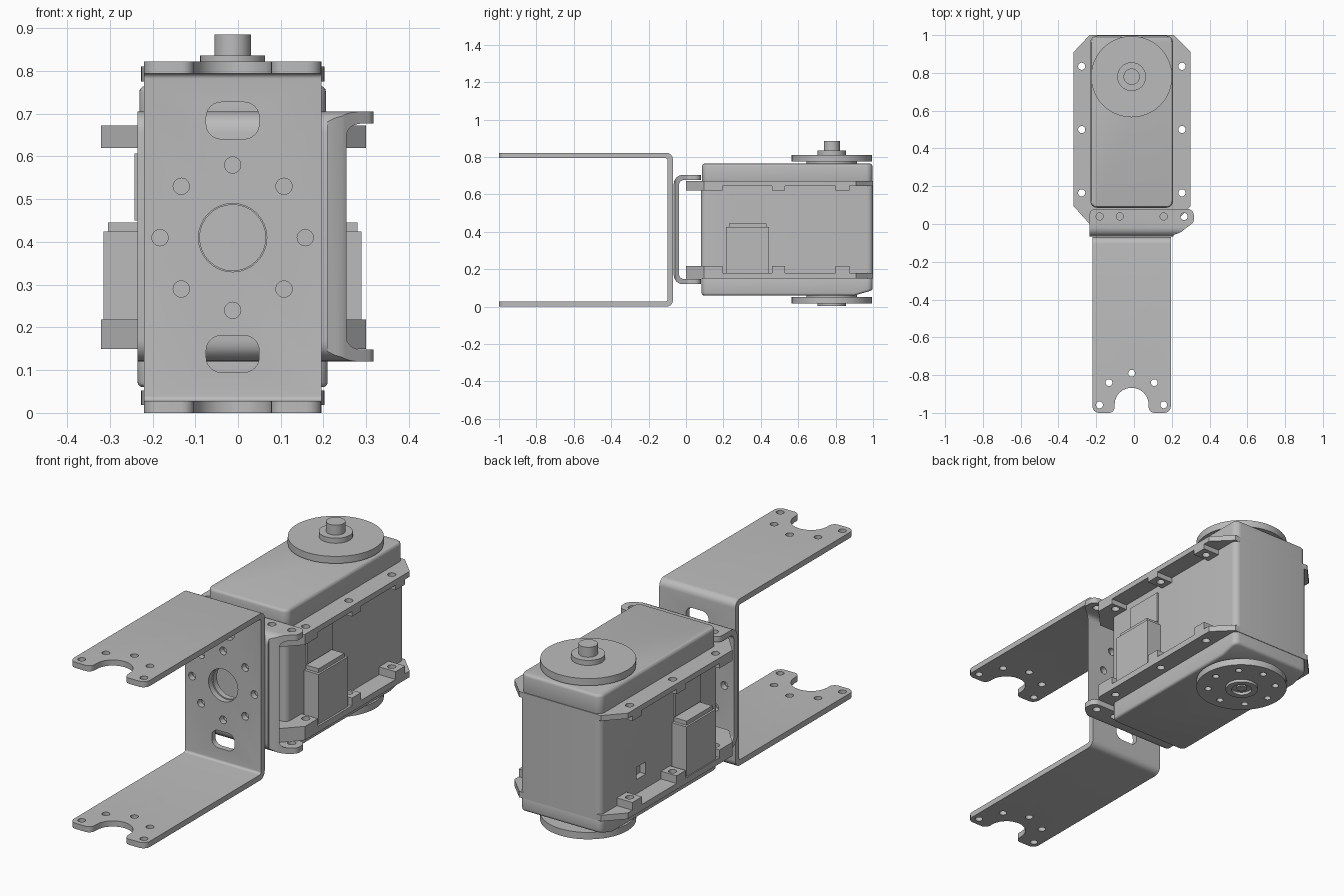
import bpy, bmesh, math
from mathutils import Vector

if "Cube" in bpy.data.objects:
    bpy.data.objects.remove(bpy.data.objects["Cube"])

GREY = bpy.data.materials.new("plain grey")
GREY.use_nodes = True
GREY.diffuse_color = (0.5, 0.5, 0.5, 1)
GREY.node_tree.nodes["Principled BSDF"].inputs["Base Color"].default_value = (0.5, 0.5, 0.5, 1)

CX = -0.0125          # centre line of the assembly
LEFT, RIGHT = -0.235, 0.21
SHAFT_Y = 0.78
TALL = (-1, 2)        # range reaching past the whole model


def fillet(points, steps=6):
    """Outline from (a, b[, radius]) corners, rounding those with a radius."""
    out = []
    for i, p in enumerate(points):
        c = Vector(p[:2])
        if len(p) < 3:
            out.append(c)
            continue
        d1 = (Vector(points[i - 1][:2]) - c).normalized()
        d2 = (Vector(points[(i + 1) % len(points)][:2]) - c).normalized()
        half = d1.angle(d2) / 2
        mid = c + (d1 + d2).normalized() * (p[2] / math.sin(half))
        t = p[2] / math.tan(half)
        s, e = c + d1 * t - mid, c + d2 * t - mid
        a0 = math.atan2(s.y, s.x)
        turn = math.remainder(math.atan2(e.y, e.x) - a0, math.tau)
        for k in range(steps + 1):
            a = a0 + turn * k / steps
            out.append(mid + Vector((math.cos(a), math.sin(a))) * p[2])
    return out


def rect(a0, a1, b0, b1, r=None):
    extra = (r,) if r else ()
    return fillet([q + extra for q in ((a0, b0), (a1, b0), (a1, b1), (a0, b1))])


def circle(a, b, r, n=24):
    return [Vector((a + r * math.cos(math.tau * k / n), b + r * math.sin(math.tau * k / n)))
            for k in range(n)]


def prism(name, outlines, axis, lo, hi):
    """Extrude one or more 2D outlines along an axis."""
    place = {"X": lambda p, c: (c, p[0], p[1]),
             "Y": lambda p, c: (p[0], c, p[1]),
             "Z": lambda p, c: (p[0], p[1], c)}[axis]
    bm = bmesh.new()
    for outline in outlines:
        a, b = ([bm.verts.new(place(p, c)) for p in outline] for c in (lo, hi))
        bm.faces.new(a)
        bm.faces.new(b[::-1])
        for i in range(len(a)):
            bm.faces.new((a[i - 1], a[i], b[i], b[i - 1]))
    bmesh.ops.recalc_face_normals(bm, faces=bm.faces[:])
    mesh = bpy.data.meshes.new(name)
    bm.to_mesh(mesh)
    bm.free()
    mesh.materials.append(GREY)
    ob = bpy.data.objects.new(name, mesh)
    bpy.context.collection.objects.link(ob)
    return ob


def activate(ob):
    bpy.ops.object.select_all(action="DESELECT")
    ob.select_set(True)
    bpy.context.view_layer.objects.active = ob


def combine(ob, operation, outlines, axis, lo, hi):
    """Apply a boolean with a temporary prism."""
    tool = prism("cutter", outlines, axis, lo, hi)
    tool.hide_render = True
    mod = ob.modifiers.new("cut", "BOOLEAN")
    mod.operation, mod.solver, mod.object = operation, "EXACT", tool
    activate(ob)
    bpy.ops.object.modifier_apply(modifier=mod.name)
    bpy.data.objects.remove(tool)


def finish(ob, bevel=0):
    activate(ob)
    if bevel:
        mod = ob.modifiers.new("bevel", "BEVEL")
        mod.width, mod.segments, mod.limit_method = bevel, 3, "ANGLE"
        bpy.ops.object.modifier_apply(modifier=mod.name)
    bpy.ops.object.shade_smooth_by_angle(angle=math.radians(30))


def channel(y_open, y_web, z0, z1, t, r):
    """Side profile of a bent sheet, open at y_open and closed at y_web."""
    s = math.copysign(t, y_open - y_web)
    return fillet([(y_open, z0), (y_web, z0, r), (y_web, z1, r), (y_open, z1),
                   (y_open, z1 - t), (y_web + s, z1 - t, r - t + 0.005),
                   (y_web + s, z0 + t, r - t + 0.005), (y_open, z0 + t)])


# Hole pattern shared by both bracket webs
web_holes = [circle(CX + 0.17 * math.cos(k * math.pi / 4), 0.41 + 0.17 * math.sin(k * math.pi / 4), 0.019)
             for k in range(8)]

# Long U bracket with forked ends
long_bracket = prism("long_bracket", [channel(-1.1, -0.07, 0, 0.822, 0.028, 0.035)], "X", -0.5, 0.5)
fork = fillet([(-0.22, -1, 0.035), (CX - 0.09, -1, 0.03), (CX - 0.09, -0.867, 0.089),
               (CX + 0.09, -0.867, 0.089), (CX + 0.09, -1, 0.03), (0.195, -1, 0.035),
               (0.195, 0), (-0.22, 0)])
combine(long_bracket, "INTERSECT", [fork], "Z", *TALL)
fork_holes = [circle(CX + dx, y, 0.018) for dx, y in
              ((-0.17, -0.958), (0.17, -0.958), (-0.12, -0.84), (0.12, -0.84), (0, -0.79))]
combine(long_bracket, "DIFFERENCE", fork_holes, "Z", *TALL)
slots = [rect(CX - 0.062, CX + 0.062, z, z + 0.086, 0.035) for z in (0.095, 0.641)]
combine(long_bracket, "DIFFERENCE", web_holes + slots + [circle(CX, 0.41, 0.08, 32)], "Y", -0.2, 0.0)
finish(long_bracket)

# Short bracket with side lugs
short_bracket = prism("short_bracket", [channel(0.2, -0.066, 0.12, 0.705, 0.028, 0.05)], "X", -0.5, 0.5)
lug_plan = fillet([(LEFT, -0.1), (RIGHT, -0.1), (RIGHT, -0.058), (0.245, -0.045), (0.317, 0.01, 0.03),
                   (0.317, 0.08, 0.035), (LEFT, 0.08, 0.03)])
combine(short_bracket, "INTERSECT", [lug_plan], "Z", *TALL)
combine(short_bracket, "DIFFERENCE", [circle(x, 0.04, 0.019) for x in (-0.182, -0.075, 0.157, 0.265)],
        "Z", *TALL)
combine(short_bracket, "DIFFERENCE", web_holes + [circle(CX, 0.41, 0.077, 32)], "Y", -0.2, 0.0)
finish(short_bracket)

# Motor case in three layers
case_middle = prism("case_middle", [rect(LEFT, RIGHT, 0.08, 1.0, 0.03)], "Z", 0.15, 0.67)
combine(case_middle, "DIFFERENCE", [rect(0.65, 0.72, 0.25, 0.31)], "X", -0.3, LEFT + 0.03)
finish(case_middle)
case_top = prism("case_top", [rect(LEFT + 0.004, RIGHT - 0.004, 0.086, 0.997, 0.035)], "Z", 0.66, 0.765)
finish(case_top, 0.014)
case_bottom = prism("case_bottom", [[(0.084, 0.06), (0.9, 0.06), (0.998, 0.088), (0.998, 0.16), (0.084, 0.16)]],
                    "X", LEFT, RIGHT)
combine(case_bottom, "INTERSECT", [rect(LEFT, RIGHT, 0.084, 0.998, 0.03)], "Z", *TALL)
finish(case_bottom, 0.012)

# Mounting flanges with thicker bosses around the holes
flange_plan = [(-0.32, 0.095), (LEFT, 0), (RIGHT, 0), (0.3, 0.095),
               (0.3, 0.91), (RIGHT, 1), (LEFT, 1), (-0.32, 0.91)]
for name, face, plate, boss in (("upper_flange", 0.672, 0.645, 0.62), ("lower_flange", 0.15, 0.18, 0.218)):
    side = [(-0.1, face), (-0.1, boss)]
    for start, end in ((None, 0.195), (0.46, 0.53), (0.8, 0.875)):
        if start:
            side += [(start, plate), (start, boss)]
        side += [(end, boss), (end, plate)]
    side += [(1.1, plate), (1.1, face)]
    flange = prism(name, [side], "X", -0.5, 0.5)
    combine(flange, "INTERSECT", [flange_plan], "Z", *TALL)
    combine(flange, "DIFFERENCE", [circle(x, y, 0.019) for x in (-0.277, 0.254) for y in (0.165, 0.5, 0.835)],
            "Z", *TALL)
    finish(flange)

# Cable sockets and raised pads on both sides
for word, s in (("left", 1), ("right", -1)):
    def x(d):
        return CX + s * d
    for part, y0, y1, z0, z1, depth in (("socket", 0.215, 0.445, 0.17, 0.425, 0.302),
                                        ("socket_cap", 0.23, 0.43, 0.42, 0.445, 0.292),
                                        ("pad", 0.23, 0.43, 0.45, 0.607, 0.23)):
        finish(prism(f"{word}_{part}", [rect(y0, y1, z0, z1)], "X", x(0.2), x(depth)))


# Round horns on the shaft
def drum(name, r, z0, z1):
    return prism(name, [circle(CX, SHAFT_Y, r, 48)], "Z", z0, z1)


for name, r, z0, z1 in (("upper_collar", 0.135, 0.76, 0.78), ("upper_horn", 0.215, 0.776, 0.811),
                        ("upper_hub", 0.076, 0.805, 0.836), ("upper_pin", 0.043, 0.83, 0.885),
                        ("lower_collar", 0.135, 0.046, 0.065), ("lower_pin", 0.025, 0.01, 0.03)):
    finish(drum(name, r, z0, z1))

lower_horn = drum("lower_horn", 0.215, 0.018, 0.052)
combine(lower_horn, "DIFFERENCE",
        [circle(CX + 0.16 * math.cos(k * math.pi / 4), SHAFT_Y + 0.16 * math.sin(k * math.pi / 4), 0.016)
         for k in range(8)], "Z", -0.1, 0.045)
finish(lower_horn)
lower_hub = drum("lower_hub", 0.076, 0.004, 0.022)
combine(lower_hub, "DIFFERENCE", [circle(CX, SHAFT_Y, 0.048, 32)], "Z", -0.1, 0.1)
finish(lower_hub)
